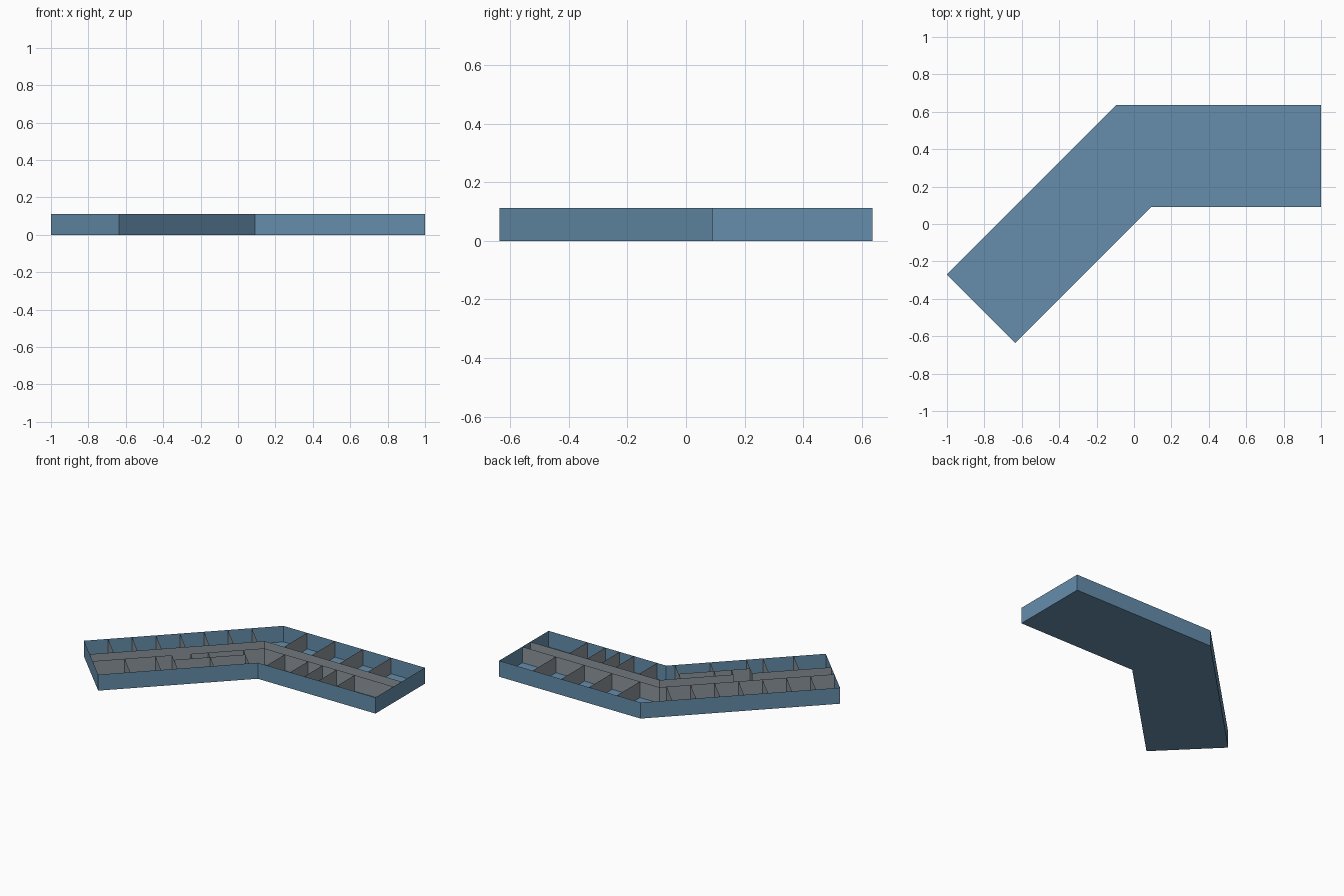
import bpy, bmesh

if "Cube" in bpy.data.objects:
    bpy.data.objects.remove(bpy.data.objects["Cube"])

H = 0.112          # wall height
U_END = -0.636     # far end of the diagonal wing
TOP = 0.636        # back wall of the straight wing


def material(name, color):
    m = bpy.data.materials.new(name)
    m.diffuse_color = (*color, 1)
    m.use_nodes = True
    m.node_tree.nodes["Principled BSDF"].inputs["Base Color"].default_value = m.diffuse_color
    return m


BLUE = material("blue", (0.13, 0.27, 0.41))
GREY = material("grey", (0.26, 0.30, 0.33))


def diag(u, v):
    """Diagonal wing: u runs along the wing, v runs across it."""
    return (u - v, u + v)


def finish(name, bm, mat):
    me = bpy.data.meshes.new(name)
    bm.to_mesh(me)
    bm.free()
    me.materials.append(mat)
    ob = bpy.data.objects.new(name, me)
    bpy.context.collection.objects.link(ob)
    return ob


def walls(name, paths, mat):
    """Thin upright walls along plan polylines."""
    bm = bmesh.new()
    for path in paths:
        low = [bm.verts.new((x, y, 0)) for x, y in path]
        high = [bm.verts.new((x, y, H)) for x, y in path]
        for i in range(len(path) - 1):
            bm.faces.new((low[i], low[i + 1], high[i + 1], high[i]))
    bmesh.ops.remove_doubles(bm, verts=bm.verts, dist=1e-5)
    return finish(name, bm, mat)


# Floor and outer shell
outline = [(1, TOP), (TOP - 0.73, TOP), diag(U_END, 0.365), diag(U_END, 0),
           (0.09, 0.09), (1, 0.09)]
bm = bmesh.new()
bm.faces.new([bm.verts.new((x, y, 0)) for x, y in outline])
finish("floor", bm, BLUE)
walls("outer_walls", [outline + outline[:1]], BLUE)

# Corridor walls, bending with the building
V1, V2, Y1, Y2 = 0.145, 0.22, 0.29, 0.38
walls("corridor_outer_wall", [[diag(U_END, V2), (Y2 - 2 * V2, Y2), (1, Y2)]], GREY)
walls("corridor_inner_wall", [
    [diag(U_END, V1), diag(-0.275, V1)],
    [diag(-0.19, V1), (Y1 - 2 * V1, Y1), (1, Y1)],
], GREY)

# Room partitions, straight wing
walls("straight_back_partitions",
      [[(x, Y2), (x, TOP)] for x in (0.09, 0.305, 0.52, 0.74)], GREY)
walls("straight_front_partitions",
      [[(x, 0.09), (x, Y1)] for x in (0.16, 0.34, 0.45, 0.56, 0.70)], GREY)

# Room partitions, diagonal wing
walls("diagonal_back_partitions",
      [[diag(U_END + 0.109 * i, V2), diag(U_END + 0.109 * i, 0.365)]
       for i in range(1, 8)], GREY)
walls("diagonal_front_partitions",
      [[diag(u, 0), diag(u, V1)] for u in (-0.49, -0.35, -0.275, -0.11, 0.05)], GREY)

# Small service rooms beside the corridor
walls("service_room_walls", [
    [diag(-0.275, 0.095), diag(0.05, 0.095)],
    [diag(-0.19, 0.095), diag(-0.19, V1)],
], GREY)
